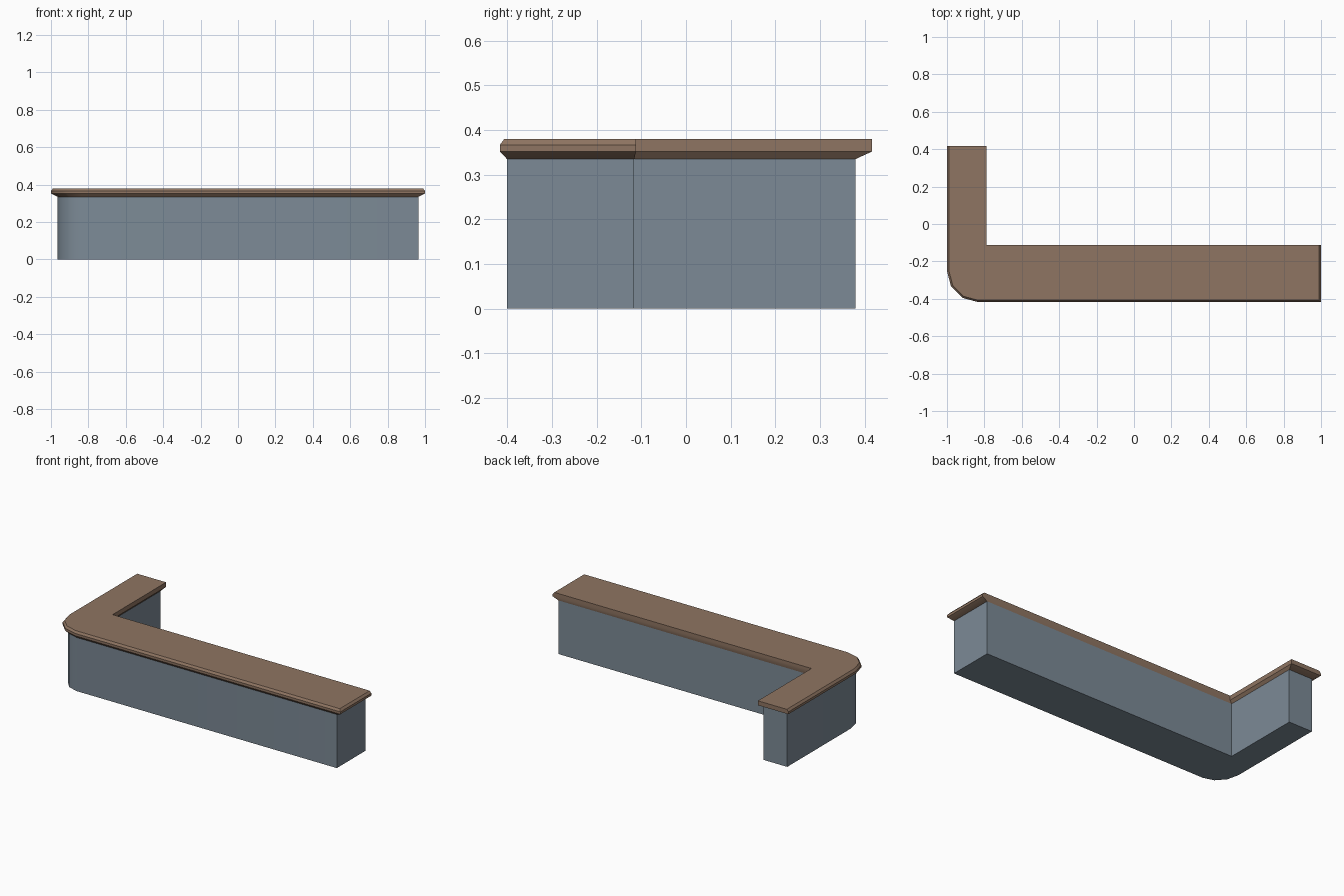
import bpy, bmesh, math

if "Cube" in bpy.data.objects:
    bpy.data.objects.remove(bpy.data.objects["Cube"])

def material(name, rgb):
    m = bpy.data.materials.new(name)
    m.diffuse_color = (*rgb, 1)
    m.use_nodes = True
    m.node_tree.nodes["Principled BSDF"].inputs["Base Color"].default_value = m.diffuse_color
    return m

def outline(left, right, front, back, inner_x, inner_y):
    """L-shaped plan with a rounded front-left corner (three facets)."""
    cx, cy = -0.835, -0.252
    pts = []
    for i in range(4):
        a = math.pi + i * math.pi / 6
        pts.append((cx + (cx - left) * math.cos(a), cy + (cy - front) * math.sin(a)))
    return pts + [(right, front), (right, inner_y), (inner_x, inner_y),
                  (inner_x, back), (left, back)]

def loft(name, sections, mat):
    """Stack outlines at given heights, join them with quads and cap both ends."""
    bm = bmesh.new()
    rings = [[bm.verts.new((x, y, z)) for x, y in pts] for z, pts in sections]
    for low, high in zip(rings, rings[1:]):
        for i in range(len(low)):
            j = (i + 1) % len(low)
            bm.faces.new((low[i], low[j], high[j], high[i]))
    bm.faces.new(rings[0][::-1])
    bm.faces.new(rings[-1])
    bmesh.ops.recalc_face_normals(bm, faces=bm.faces)
    mesh = bpy.data.meshes.new(name)
    bm.to_mesh(mesh)
    bm.free()
    mesh.materials.append(mat)
    ob = bpy.data.objects.new(name, mesh)
    bpy.context.collection.objects.link(ob)
    bpy.ops.object.select_all(action='DESELECT')
    ob.select_set(True)
    bpy.context.view_layer.objects.active = ob
    bpy.ops.object.shade_smooth_by_angle(angle=math.radians(32))
    return ob

brown = material("brown_wood", (0.275, 0.178, 0.122))
grey = material("blue_grey_panel", (0.202, 0.254, 0.305))

body = outline(-0.966, 0.964, -0.401, 0.380, -0.803, -0.116)
rim = outline(-1.0, 1.0, -0.417, 0.417, -0.789, -0.112)
top = outline(-0.989, 0.989, -0.407, 0.417, -0.789, -0.112)

# counter body
loft("counter_base", [(0, body), (0.335, body)], grey)
# worktop: flared underside, upright edge, chamfer on the outer sides
loft("counter_top", [(0.335, body), (0.352, rim), (0.367, rim), (0.38, top)], brown)
